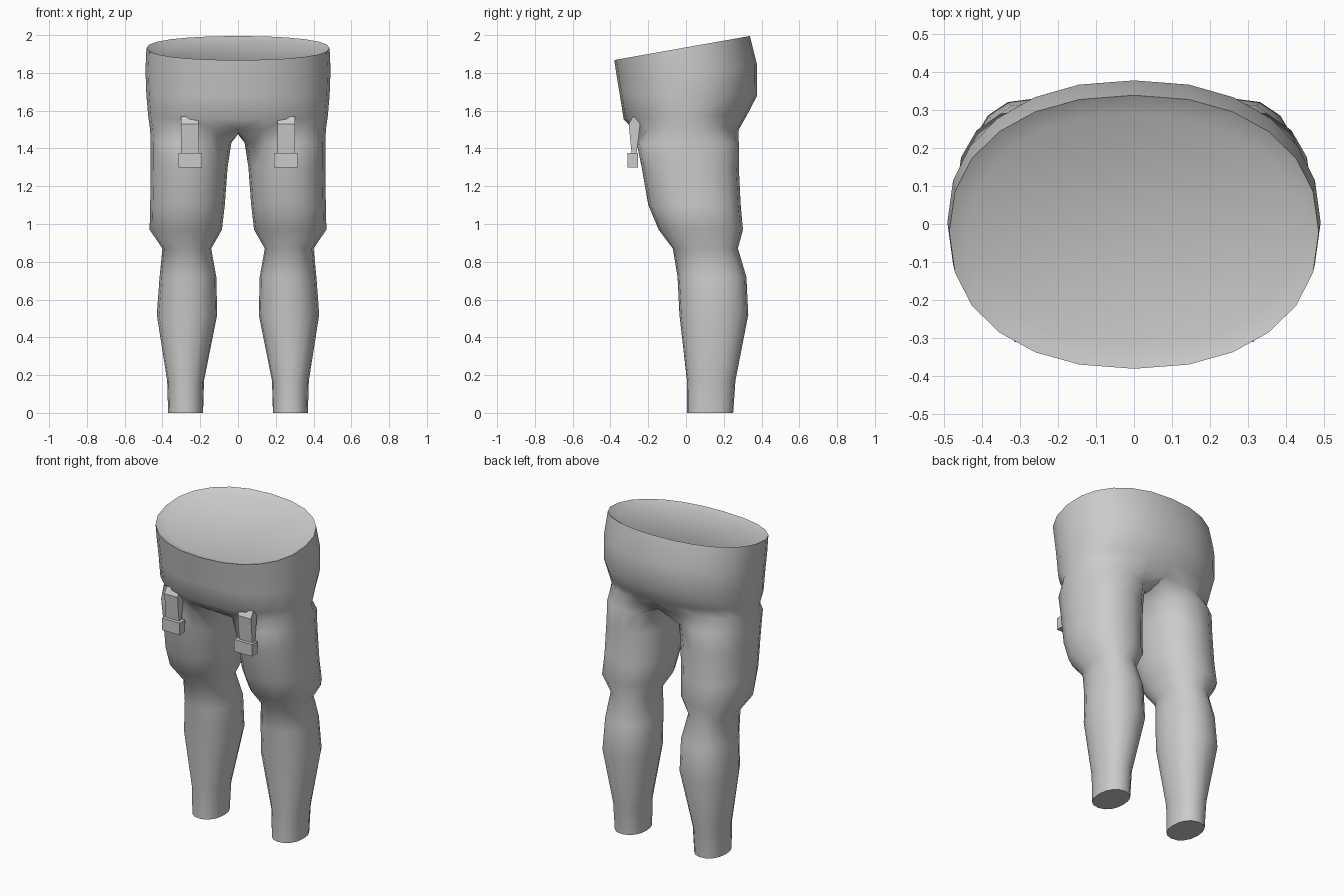
import bpy, bmesh
from math import sin, cos, pi, radians

cube = bpy.data.objects.get("Cube")
if cube:
    bpy.data.objects.remove(cube, do_unlink=True)

grey = bpy.data.materials.new("plain grey")
grey.use_nodes = True
GREY = (0.6, 0.6, 0.6, 1)
grey.diffuse_color = GREY
grey.node_tree.nodes["Principled BSDF"].inputs["Base Color"].default_value = GREY

OUTER = 12   # segments around the outside of each leg
INNER = 4    # segments across the inner thigh


def bow(v, power=0.9):
    return (abs(v) ** power) * (1 if v > 0 else -1)


def finish(bm, name, smooth):
    bmesh.ops.recalc_face_normals(bm, faces=bm.faces)
    mesh = bpy.data.meshes.new(name)
    bm.to_mesh(mesh)
    bm.free()
    ob = bpy.data.objects.new(name, mesh)
    bpy.context.collection.objects.link(ob)
    mesh.materials.append(grey)
    if smooth:
        bpy.ops.object.select_all(action="DESELECT")
        ob.select_set(True)
        bpy.context.view_layer.objects.active = ob
        bpy.ops.object.shade_smooth_by_angle(angle=radians(58))
    return ob


# Leg sections: height, inner x, outer x, front y, back y
LEG = [(0, .185, .37, .005, .25), (.17, .18, .375, .005, .262),
       (.52, .11, .43, -.035, .33), (.72, .115, .415, -.045, .32),
       (.87, .142, .40, -.07, .275), (.97, .085, .468, -.145, .302),
       (1.1, .07, .465, -.20, .29), (1.3, .055, .462, -.235, .28),
       (1.43, .035, .462, -.262, .28)]
# Hip sections: half width, front y, back y, front height, back height
HIPS = [(.466, -.28, .285, 1.50, 1.51), (.475, -.33, .325, 1.555, 1.58),
        (.485, -.35, .377, 1.68, 1.68), (.49, -.368, .377, 1.79, 1.84),
        (.485, -.38, .338, 1.868, 1.995), (.43, -.318, .287, 1.852, 1.96)]


def leg_ring(bm, z, x0, x1, y0, y1):
    start, end = radians(-50), radians(230)
    angles = [start + (end - start) * i / OUTER for i in range(OUTER + 1)]
    angles += [end + radians(80) * i / INNER for i in range(1, INNER)]
    return [bm.verts.new(((x0 + x1) / 2 + (x1 - x0) / 2 * bow(sin(t)),
                          (y0 + y1) / 2 - (y1 - y0) / 2 * bow(cos(t)), z)) for t in angles]


def hip_ring(bm, a, y0, y1, z0, z1):
    ring = []
    for i in range(OUTER + 1):
        t = pi * i / OUTER
        y = (y0 + y1) / 2 - (y1 - y0) / 2 * bow(cos(t))
        x = 0 if i in (0, OUTER) else a * bow(sin(t))
        ring.append(bm.verts.new((x, y, z0 + (z1 - z0) * (y - y0) / (y1 - y0))))
    return ring


def bridge(bm, a, b, closed):
    n = len(a)
    for i in range(n if closed else n - 1):
        j = (i + 1) % n
        bm.faces.new((a[i], a[j], b[j], b[i]))


# Left half of the trousers, from the foot opening to the recessed waist
bm = bmesh.new()
legs = [leg_ring(bm, *row) for row in LEG]
hips = [hip_ring(bm, *row) for row in HIPS]
front, back = hips[0][0].co.y, hips[0][-1].co.y
crotch = [bm.verts.new((0, back + (front - back) * i / INNER, 1.475)) for i in range(1, INNER)]
bm.faces.new(legs[0])
for low, high in zip(legs, legs[1:]):
    bridge(bm, low, high, True)
bridge(bm, legs[-1], hips[0] + crotch, True)
for low, high in zip(hips, hips[1:]):
    bridge(bm, low, high, False)
bm.faces.new(hips[-1])

# Mirror to the right half and weld the centre line
copy = bmesh.ops.duplicate(bm, geom=bm.verts[:] + bm.edges[:] + bm.faces[:])["geom"]
for v in copy:
    if isinstance(v, bmesh.types.BMVert):
        v.co.x = -v.co.x
bmesh.ops.remove_doubles(bm, verts=bm.verts, dist=0.0005)
seam = [e for e in bm.edges if all(v in e.verts and abs(v.co.x) < 1e-4 for v in e.verts)
        and all(len(f.verts) > 8 for f in e.link_faces)]
bmesh.ops.dissolve_edges(bm, edges=seam, use_verts=False)
finish(bm, "trousers", True)


def prism(name, profile, x0, x1):
    """Extrude a side profile of (y, z) points across x."""
    bm = bmesh.new()
    a = [bm.verts.new((x0, y, z)) for y, z in profile]
    b = [bm.verts.new((x1, y, z)) for y, z in profile]
    bm.faces.new(a)
    bm.faces.new(b)
    bridge(bm, a, b, True)
    finish(bm, name, False)


# Hanging straps and their end blocks
STRAP = [(-.28, 1.57), (-.303, 1.53), (-.288, 1.37), (-.262, 1.37), (-.24, 1.55)]
BLOCK = [(-.31, 1.30), (-.31, 1.375), (-.255, 1.375), (-.255, 1.30)]
for side, s in (("left", 1), ("right", -1)):
    prism(side + "_strap", STRAP, s * .21, s * .302)
    prism(side + "_strap_block", BLOCK, s * .19, s * .315)
